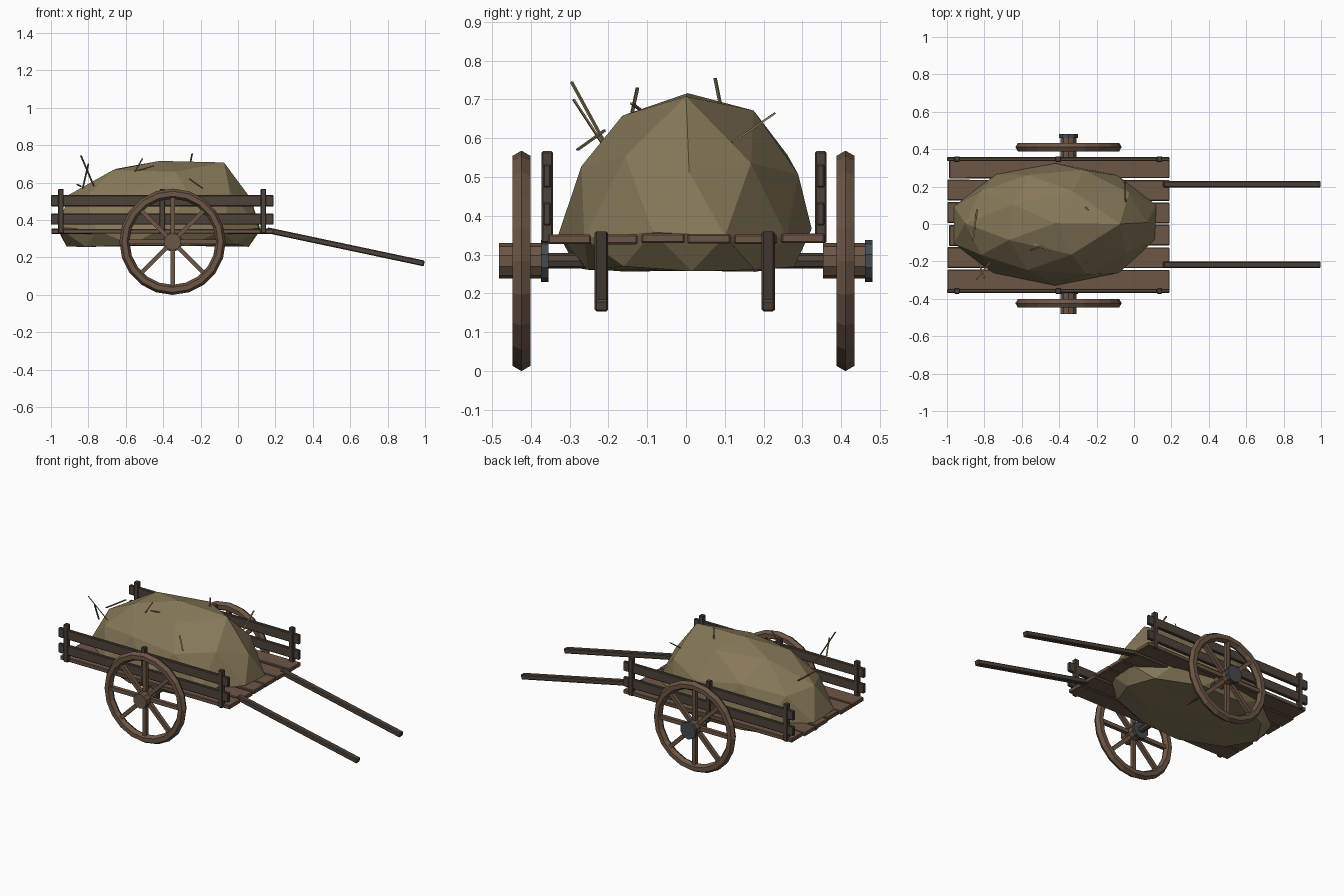
import bpy, bmesh, math, random
from mathutils import Vector, Matrix

if "Cube" in bpy.data.objects:
    bpy.data.objects.remove(bpy.data.objects["Cube"])

random.seed(4)


def material(name, rgb):
    m = bpy.data.materials.new(name)
    m.diffuse_color = (*rgb, 1)
    m.use_nodes = True
    m.node_tree.nodes["Principled BSDF"].inputs["Base Color"].default_value = m.diffuse_color
    return m


WOOD = material("plank_wood", (0.15, 0.092, 0.06))
DARK = material("dark_wood", (0.075, 0.055, 0.042))
IRON = material("iron", (0.06, 0.07, 0.08))
HAY = material("hay", (0.24, 0.19, 0.1))


def finish(bm, name, mat, bevel=0.0):
    bmesh.ops.recalc_face_normals(bm, faces=bm.faces)
    me = bpy.data.meshes.new(name)
    bm.to_mesh(me)
    bm.free()
    me.materials.append(mat)
    ob = bpy.data.objects.new(name, me)
    bpy.context.collection.objects.link(ob)
    if bevel:
        b = ob.modifiers.new("bevel", 'BEVEL')
        b.width, b.segments = bevel, 1
    return ob


def box(name, mat, centre, size, bevel=0.004, yaw=0.0):
    bm = bmesh.new()
    bmesh.ops.create_cube(bm, size=1)
    m = Matrix.Translation(centre) @ Matrix.Rotation(yaw, 4, 'Z') @ Matrix.Diagonal((*size, 1))
    bm.transform(m)
    return finish(bm, name, mat, bevel)


def bar(name, mat, a, b, w, h, bevel=0.0):
    # rectangular bar running from a to b; w across, h upright
    a, b = Vector(a), Vector(b)
    d = b - a
    bm = bmesh.new()
    bmesh.ops.create_cube(bm, size=1)
    m = Matrix.Translation((a + b) / 2) @ d.to_track_quat('X', 'Z').to_matrix().to_4x4()
    bm.transform(m @ Matrix.Diagonal((d.length, w, h, 1)))
    return finish(bm, name, mat, bevel)


def drum(name, mat, x, y0, y1, z, r, sides):
    bm = bmesh.new()
    bmesh.ops.create_cone(bm, cap_ends=True, segments=sides, radius1=r, radius2=r, depth=y1 - y0)
    bm.transform(Matrix.Translation((x, (y0 + y1) / 2, z)) @ Matrix.Rotation(math.pi / 2, 4, 'X'))
    return finish(bm, name, mat)


def rim(name, mat, centre, major, minor, n=20, k=6):
    bm = bmesh.new()
    rings = []
    for i in range(n):
        t = math.tau * i / n
        ring = []
        for j in range(k):
            p = math.tau * j / k
            r = major + minor * math.cos(p)
            ring.append(bm.verts.new((centre[0] + r * math.cos(t), centre[1] + minor * math.sin(p),
                                      centre[2] + r * math.sin(t))))
        rings.append(ring)
    for i in range(n):
        a, b = rings[i], rings[(i + 1) % n]
        for j in range(k):
            bm.faces.new((a[j], a[(j + 1) % k], b[(j + 1) % k], b[j]))
    return finish(bm, name, mat)


# bed planks
for i in range(6):
    y = -0.3 + 0.12 * i
    x0 = -1.0 + random.uniform(0, 0.012)
    box(f"bed_plank_{i}", WOOD, ((x0 + 0.19) / 2, y, 0.341 + random.uniform(-0.002, 0.002)),
        (0.19 - x0, 0.111, 0.025), 0.004, random.uniform(-0.004, 0.004))

# side fences: posts and rails
for side, y in (("near", -0.358), ("far", 0.347)):
    for i, x in enumerate((-0.947, -0.405, 0.136)):
        box(f"{side}_post_{i}", DARK, (x, y, 0.448), (0.03, 0.03, 0.237))
    for i, z in enumerate((0.405, 0.503)):
        box(f"{side}_rail_{i}", DARK, (-0.405, y, z), (1.19, 0.021, 0.06))

# pulling shafts
for side, y in (("near", -0.218), ("far", 0.212)):
    bar(f"{side}_shaft", DARK, (0.155, y, 0.346), (0.996, y, 0.168), 0.035, 0.031, 0.005)

# axle and wheels
CX, CZ = -0.35, 0.284
drum("axle", DARK, CX, -0.42, 0.41, CZ, 0.02, 8)
for side, y in (("near", -0.424), ("far", 0.411)):
    rim(f"{side}_wheel_rim", WOOD, (CX, y, CZ), 0.257, 0.027)
    drum(f"{side}_hub", WOOD, CX, y - 0.058, y + 0.052, CZ, 0.046, 10)
    drum(f"{side}_hub_cap", IRON, CX, y + 0.05, y + 0.07, CZ, 0.054, 10)
    for i in range(8):
        t = math.tau * i / 8
        c, s = math.cos(t), math.sin(t)
        bar(f"{side}_spoke_{i}", WOOD, (CX + 0.03 * c, y, CZ + 0.03 * s),
            (CX + 0.25 * c, y, CZ + 0.25 * s), 0.024, 0.024)

# hay heap: faceted ellipsoid with a flattened base
bm = bmesh.new()
bmesh.ops.create_icosphere(bm, subdivisions=2, radius=1)
for v in bm.verts:
    d = v.co.normalized()
    j = [random.uniform(-0.012, 0.012) for _ in range(3)]
    x, y, z = -0.42 + 0.56 * d.x + j[0], 0.005 + 0.325 * d.y + j[1], 0.355 + 0.365 * d.z + j[2]
    if d.z > 0.8 and d.x > 0.45:      # raised front shoulder
        x, y, z = -0.075, 0.0, 0.708
    v.co = (x, y, max(z, 0.264 + j[2] * 0.7))
finish(bm, "hay_heap", HAY)

# loose straws
straws = [
    ((-0.77, -0.205, 0.58), (-0.84, -0.295, 0.745)),
    ((-0.83, -0.205, 0.57), (-0.80, -0.29, 0.70)),
    ((-0.55, -0.14, 0.66), (-0.51, -0.125, 0.73)),
    ((-0.26, 0.09, 0.68), (-0.245, 0.075, 0.755)),
    ((-0.045, 0.12, 0.59), (-0.05, 0.23, 0.665)),
    ((-0.26, -0.21, 0.62), (-0.19, -0.28, 0.57)),
    ((-0.55, -0.10, 0.66), (-0.45, -0.14, 0.69)),
    ((-0.84, 0.08, 0.58), (-0.86, -0.09, 0.59)),
]
for i, (a, b) in enumerate(straws):
    bar(f"straw_{i}", HAY, a, b, 0.008, 0.005)
